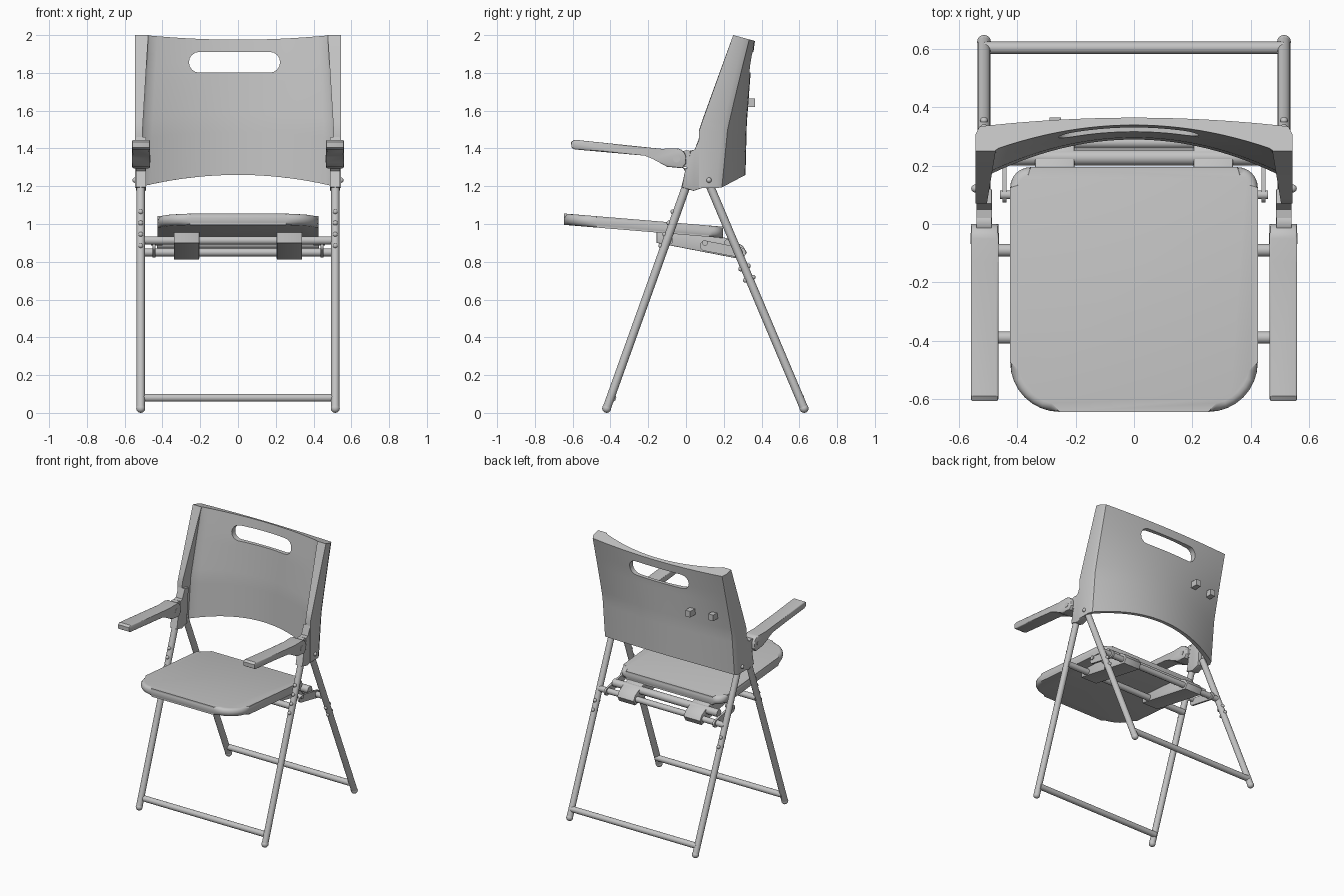
import bpy, bmesh, math
from mathutils import Vector

if bpy.data.objects.get("Cube"):
    bpy.data.objects.remove(bpy.data.objects["Cube"])

grey = bpy.data.materials.new("plain_grey")
grey.use_nodes = True
COLOR = (0.55, 0.55, 0.55, 1)
grey.diffuse_color = COLOR
grey.node_tree.nodes["Principled BSDF"].inputs["Base Color"].default_value = COLOR


def finish(name, bm, angle=35):
    bmesh.ops.recalc_face_normals(bm, faces=bm.faces[:])
    mesh = bpy.data.meshes.new(name)
    bm.to_mesh(mesh)
    bm.free()
    mesh.materials.append(grey)
    smooth(mesh, angle)
    obj = bpy.data.objects.new(name, mesh)
    bpy.context.collection.objects.link(obj)
    return obj


def smooth(mesh, angle=35):
    mesh.polygons.foreach_set("use_smooth", [True] * len(mesh.polygons))
    mesh.set_sharp_from_angle(angle=math.radians(angle))


def prism(name, outline, lo, hi, place, bevel=0, segments=3):
    """Extrude a 2D outline from lo to hi; place maps (u, v, depth) to 3D."""
    bm = bmesh.new()
    rings = [[bm.verts.new(place(u, v, d)) for u, v in outline] for d in (lo, hi)]
    caps = [bm.faces.new(r) for r in rings]
    n = len(outline)
    for i in range(n):
        j = (i + 1) % n
        bm.faces.new((rings[0][i], rings[0][j], rings[1][j], rings[1][i]))
    if bevel:
        edges = {e for f in caps for e in f.edges}
        bmesh.ops.bevel(bm, geom=list(edges), offset=bevel, segments=segments,
                        profile=0.5, affect='EDGES')
    return finish(name, bm)


def along_x(u, v, d):
    return (d, u, v)


def along_y(u, v, d):
    return (u, d, v)


def tube(name, a, b, r, ball=False):
    a, b = Vector(a), Vector(b)
    bm = bmesh.new()
    turn = (b - a).to_track_quat('Z', 'Y').to_matrix().to_4x4()
    turn.translation = (a + b) / 2
    bmesh.ops.create_cone(bm, cap_ends=True, segments=20, radius1=r, radius2=r,
                          depth=(b - a).length, matrix=turn)
    if ball:  # rounded foot at the lower end
        foot = bmesh.ops.create_uvsphere(bm, u_segments=20, v_segments=12, radius=r * 1.08)
        bmesh.ops.translate(bm, verts=foot["verts"], vec=a)
    return finish(name, bm)


def stud(name, pos, r):
    bm = bmesh.new()
    bmesh.ops.create_uvsphere(bm, u_segments=12, v_segments=8, radius=r)
    bmesh.ops.translate(bm, verts=bm.verts[:], vec=pos)
    return finish(name, bm)


def arc(cx, cy, r, start, end, steps=8):
    return [(cx + r * math.cos(math.radians(start + (end - start) * i / steps)),
             cy + r * math.sin(math.radians(start + (end - start) * i / steps)))
            for i in range(steps + 1)]


def lerp(t, stops):
    for (t0, v0), (t1, v1) in zip(stops, stops[1:]):
        if t <= t1:
            return v0 + (v1 - v0) * (t - t0) / (t1 - t0)
    return stops[-1][1]


# Backrest: curved shell with forward side flanges
HALF, COLS, ROWS = 0.545, 24, 16


def shell_section(t):
    front = lerp(t, [(0, 0.07), (0.38, 0.07), (1, 0.25)])
    back = lerp(t, [(0, 0.315), (0.38, 0.322), (0.75, 0.342), (1, 0.365)])
    corner = lerp(t, [(0, 0.19), (0.38, 0.22), (1, 0.335)])
    inner = lerp(t, [(0, 0.165), (0.38, 0.18), (1, 0.26)])
    xi = HALF - lerp(t, [(0, 0.03), (0.38, 0.04), (1, 0.07)])
    us = [-1 + 2 * i / COLS for i in range(COLS + 1)]
    out = [(0.53 * u, back - (back - corner) * u * u) for u in us]
    ins = [((xi - 0.01) * u, back - 0.025 - (back - 0.025 - inner) * u * u) for u in us]
    side = corner - 0.03
    step = max(front + 0.003, inner - 0.012)
    out = [(-HALF, front), (-HALF, side)] + out + [(HALF, side), (HALF, front)]
    ins = [(-xi, front), (-xi, step)] + ins + [(xi, step), (xi, front)]
    loop = []
    for x, y in out + ins[::-1]:
        low = 1.19 + 0.07 * (1 - (x / HALF) ** 2)
        high = 2.0 - 0.27 * max(0, y - 0.25)
        loop.append((x, y, low + (high - low) * t))
    return loop


bm = bmesh.new()
rings = [[bm.verts.new(p) for p in shell_section(i / ROWS)] for i in range(ROWS + 1)]
n = len(rings[0])
for r0, r1 in zip(rings, rings[1:]):
    for i in range(n):
        j = (i + 1) % n
        bm.faces.new((r0[i], r0[j], r1[j], r1[i]))
for ring in (rings[0], rings[-1]):
    for i in range(n // 2 - 1):
        bm.faces.new((ring[i], ring[i + 1], ring[n - 2 - i], ring[n - 1 - i]))
backrest = finish("backrest", bm)

# Hand slot cut through the backrest
slot = arc(0.168, 1.856, 0.055, -90, 90) + arc(-0.205, 1.856, 0.055, 90, 270)
cutter = prism("slot_cutter", slot, 0.1, 0.6, along_y)
cutter.hide_render = True
cut = backrest.modifiers.new("hand_slot", 'BOOLEAN')
cut.operation, cut.solver, cut.object = 'DIFFERENCE', 'EXACT', cutter
bpy.context.view_layer.objects.active = backrest
bpy.ops.object.modifier_apply(modifier=cut.name)
bpy.data.objects.remove(cutter)
smooth(backrest.data)

# Small hooks on the back of the shell
for x, y in ((-0.27, 0.335), (-0.43, 0.295)):
    square = [(x - 0.02, 1.62), (x + 0.02, 1.62), (x + 0.02, 1.665), (x - 0.02, 1.665)]
    prism("back_hook", square, y - 0.03, y + 0.03, along_y)

# Seat: rounded pad, front edge raised
outline = (arc(0.255, -0.475, 0.17, -90, 0) + arc(0.355, 0.125, 0.07, 0, 90)
           + arc(-0.355, 0.125, 0.07, 90, 180) + arc(-0.255, -0.475, 0.17, 180, 270))
prism("seat", outline, 0.942, 1.002, lambda x, y, d: (x, y, d - 0.083 * y), 0.027, 4)

# Cross bars
LEG_X = 0.515
for name, y, z, half, r in (("front_foot_bar", -0.39, 0.08, LEG_X, 0.021),
                            ("rear_foot_bar", 0.605, 0.08, LEG_X, 0.021),
                            ("seat_front_bar", -0.09, 0.913, LEG_X, 0.022),
                            ("seat_rear_bar", 0.28, 0.85, LEG_X, 0.021),
                            ("seat_hinge_bar", 0.228, 0.896, 0.43, 0.027)):
    tube(name, (-half, y, z), (half, y, z), r)

arm_profile = ([(-0.59, 1.446), (-0.13, 1.398)] + arc(-0.05, 1.35, 0.05, 90, 0, 6)
               + [(0.0, 1.32), (-0.02, 1.295), (-0.1, 1.303), (-0.14, 1.325), (-0.175, 1.352),
                  (-0.22, 1.362), (-0.59, 1.395), (-0.607, 1.405), (-0.608, 1.435)])
mount_profile = [(-0.025, 1.195), (0.04, 1.175), (0.1, 1.195), (0.12, 1.45), (0.07, 1.46),
                 (0.05, 1.39), (0.02, 1.388), (0.012, 1.29), (-0.02, 1.3), (0.0, 1.28)]
rail_profile = [(-0.155, 0.965), (-0.155, 0.9), (0.3, 0.812), (0.322, 0.85),
                (0.3, 0.885), (0.24, 0.918), (0.12, 0.95)]
link_profile = arc(0.1, 0.885, 0.027, 80, 260) + arc(0.29, 0.848, 0.027, -100, 80)

for side, word in ((-1, "right"), (1, "left")):
    x = side * LEG_X

    def across(u, v, d, s=side):
        return (s * d, u, v)

    # Crossed legs
    front_low, front_high = Vector((x, -0.42, 0.024)), Vector((x, 0.012, 1.23))
    rear_low, rear_high = Vector((x, 0.625, 0.024)), Vector((x, 0.115, 1.23))
    tube(word + "_front_leg", front_low, front_high, 0.022, True)
    tube(word + "_rear_leg", rear_low, rear_high, 0.022, True)

    # Studs on the legs
    for z in (0.88, 0.94, 1.0, 1.06):
        p = front_low.lerp(front_high, (z - 0.024) / 1.206)
        stud(word + "_front_stud", p + Vector((0, -0.02, 0.005)), 0.013)
    for z in (0.71, 0.77):
        p = rear_low.lerp(rear_high, (z - 0.024) / 1.206)
        stud(word + "_rear_stud", p + Vector((0, 0.02, 0.008)), 0.013)
        stud(word + "_rear_stud", p + Vector((0, -0.02, -0.008)), 0.013)

    # Armrest, its pivot and the mount on the leg top
    prism(word + "_armrest", arm_profile, 0.466, 0.56, across, 0.007, 2)
    tube(word + "_arm_pivot", (side * 0.464, -0.05, 1.345), (side * 0.562, -0.05, 1.345), 0.019)
    prism(word + "_arm_mount", mount_profile, 0.487, 0.541, across, 0.005, 2)
    tube(word + "_arm_tongue", (side * 0.49, 0.005, 1.345), (side * 0.54, 0.005, 1.345), 0.045)
    stud(word + "_shell_bolt", (side * 0.545, 0.122, 1.232), 0.014)

    # Under-seat rail and sliding link
    prism(word + "_seat_rail", rail_profile, 0.205, 0.34, across, 0.004, 2)
    prism(word + "_seat_link", link_profile, 0.437, 0.452, across)
    tube(word + "_link_pin", (side * 0.4, 0.1, 0.9), (side * 0.46, 0.1, 0.9), 0.015)
